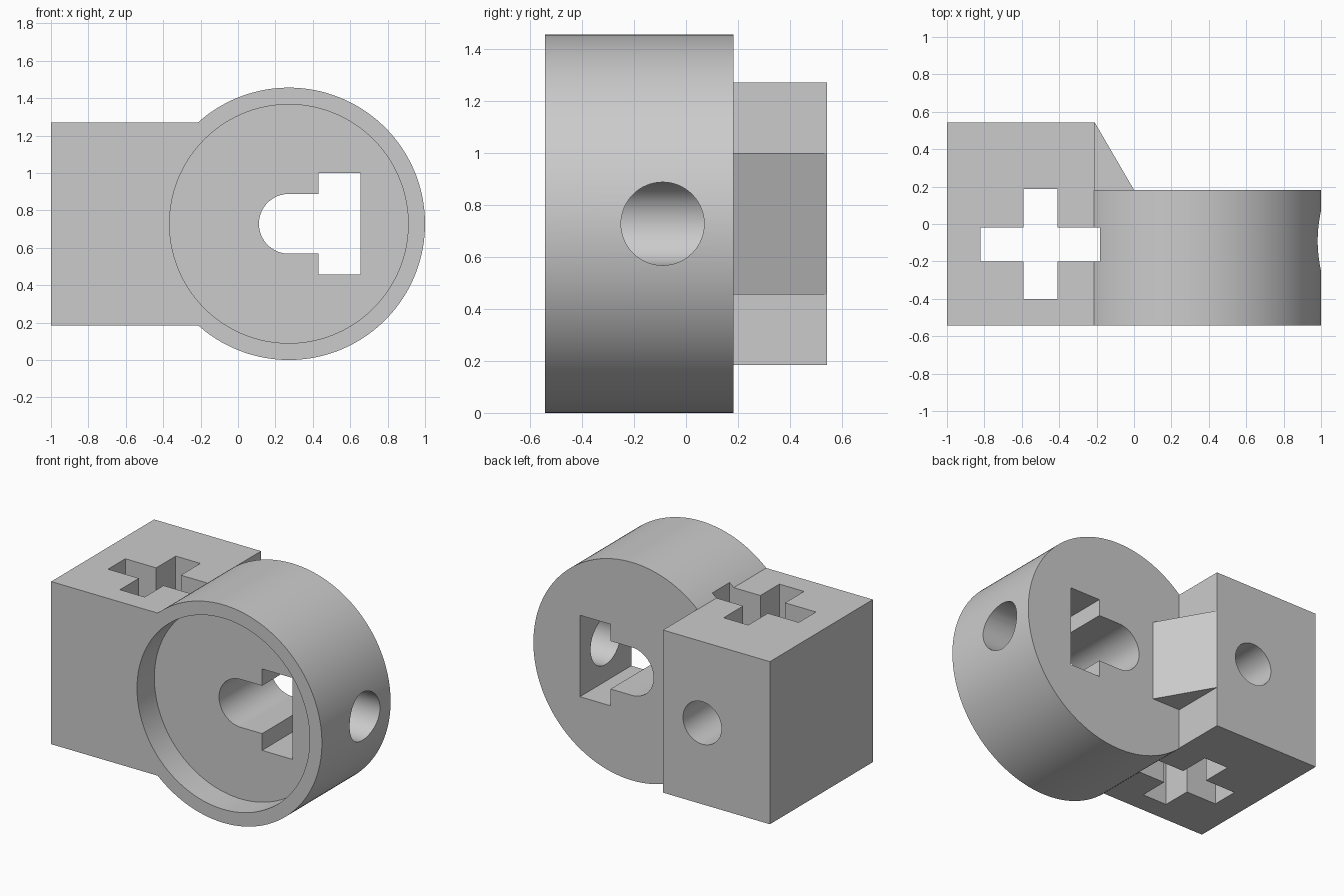
import bpy
import bmesh
import math
from mathutils import Vector

if "Cube" in bpy.data.objects:
    bpy.data.objects.remove(bpy.data.objects["Cube"], do_unlink=True)

grey = bpy.data.materials.new("light grey")
grey.use_nodes = True
colour = (0.6, 0.6, 0.6, 1)
grey.diffuse_color = colour
grey.node_tree.nodes["Principled BSDF"].inputs["Base Color"].default_value = colour

# Axis order: where the two profile coordinates and the depth go
PLACE = {
    "x": lambda u, v, d: Vector((d, u, v)),
    "y": lambda u, v, d: Vector((u, d, v)),
    "z": lambda u, v, d: Vector((u, v, d)),
}


def prism(name, profile, axis, low, high):
    """Extrude a closed 2D profile along an axis."""
    bm = bmesh.new()
    face = bm.faces.new([bm.verts.new(PLACE[axis](u, v, low)) for u, v in profile])
    step = PLACE[axis](0, 0, high - low)
    new = bmesh.ops.extrude_face_region(bm, geom=[face])["geom"]
    bmesh.ops.translate(bm, vec=step, verts=[g for g in new if isinstance(g, bmesh.types.BMVert)])
    bmesh.ops.recalc_face_normals(bm, faces=bm.faces)
    mesh = bpy.data.meshes.new(name)
    bm.to_mesh(mesh)
    bm.free()
    mesh.materials.append(grey)
    obj = bpy.data.objects.new(name, mesh)
    bpy.context.collection.objects.link(obj)
    return obj


def arc(cu, cv, r, start=0, sweep=360, n=128):
    count = n if sweep == 360 else n + 1
    angles = [math.radians(start + sweep * i / n) for i in range(count)]
    return [(cu + r * math.cos(a), cv + r * math.sin(a)) for a in angles]


def rect(u0, u1, v0, v1):
    return [(u0, v0), (u1, v0), (u1, v1), (u0, v1)]


def combine(target, tool, operation):
    """Apply a boolean and discard the tool."""
    mod = target.modifiers.new(operation.lower(), "BOOLEAN")
    mod.operation = operation
    mod.solver = "EXACT"
    mod.object = tool
    bpy.context.view_layer.objects.active = target
    bpy.ops.object.modifier_apply(modifier=mod.name)
    bpy.data.objects.remove(tool, do_unlink=True)


CX, CZ, R = 0.272, 0.728, 0.728
FRONT, BACK, DISC_BACK = -0.543, 0.543, 0.182

# Solid parts: round housing, square block and the brace behind
body = prism("connector_body", arc(CX, CZ, R, n=160), "y", FRONT, DISC_BACK)
block = prism("block", rect(-1, -0.21, 0.185, 1.271), "y", FRONT, BACK)
brace_shape = [(-0.21, BACK), (0, DISC_BACK), (0, 0.1), (-0.3, 0.1), (-0.3, 0.5)]
brace = prism("brace", brace_shape, "z", 0.456, 1.0)
for part in (block, brace):
    combine(body, part, "UNION")

# Shallow round recess in the front
recess = prism("recess", arc(CX, CZ, 0.638, n=160), "y", -0.7, -0.36)

# Keyhole through the disc: rounded slot ending in a tall rectangle
slot = arc(CX, CZ, 0.16, 90, 180, 48) + [
    (0.43, 0.568), (0.43, 0.456), (0.656, 0.456),
    (0.656, 1.0), (0.43, 1.0), (0.43, 0.888)]
keyhole = prism("keyhole", slot, "y", -0.7, 0.7)

# Cross-shaped socket right through the block
cross = [(-0.82, -0.2), (-0.592, -0.2), (-0.592, -0.4), (-0.41, -0.4),
         (-0.41, -0.2), (-0.182, -0.2), (-0.182, -0.018), (-0.41, -0.018),
         (-0.41, 0.188), (-0.592, 0.188), (-0.592, -0.018), (-0.82, -0.018)]
socket = prism("cross_socket", cross, "z", -0.2, 1.7)

# Round bores: one in the rim, one in the back of the block
rim_bore = prism("rim_bore", arc(-0.09, CZ, 0.16, n=64), "x", 0.5, 1.2)
back_bore = prism("back_bore", arc(-0.5, CZ, 0.142, n=64), "y", 0.1, 0.8)

for cutter in (recess, keyhole, socket, rim_bore, back_bore):
    combine(body, cutter, "DIFFERENCE")

# Smooth the round walls, keep the edges crisp
bpy.ops.object.select_all(action="DESELECT")
body.select_set(True)
bpy.context.view_layer.objects.active = body
bpy.ops.object.shade_smooth_by_angle(angle=math.radians(25))
